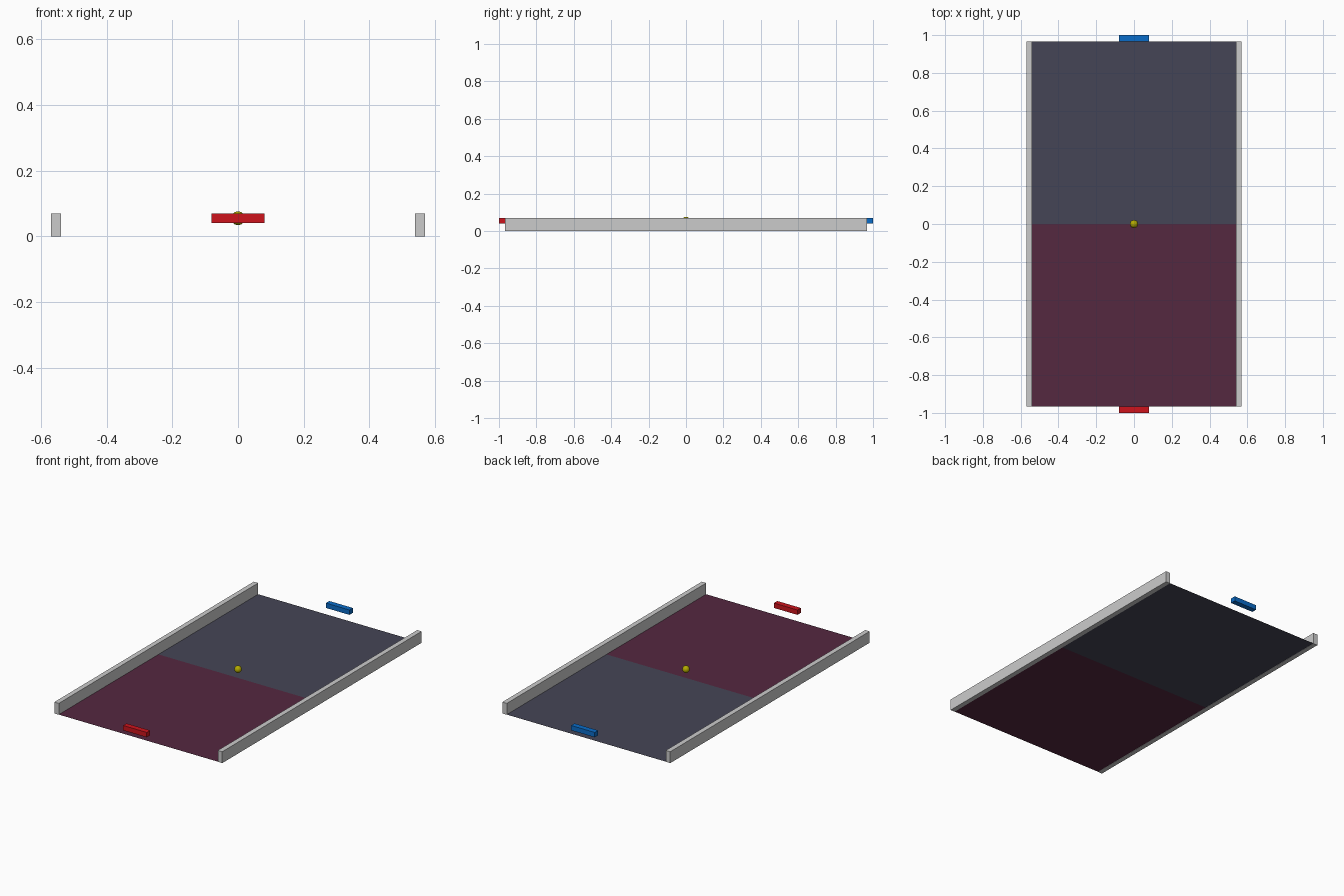
import bpy

if "Cube" in bpy.data.objects:
    bpy.data.objects.remove(bpy.data.objects["Cube"])


def material(name, rgb):
    m = bpy.data.materials.new(name)
    m.diffuse_color = (*rgb, 1)
    m.use_nodes = True
    m.node_tree.nodes["Principled BSDF"].inputs["Base Color"].default_value = m.diffuse_color
    return m


def finish(name, mat):
    o = bpy.context.object
    o.name = name
    if mat:
        o.data.materials.append(mat)
    return o


def box(name, centre, size, mat=None):
    bpy.ops.mesh.primitive_cube_add(size=1, location=centre)
    o = finish(name, mat)
    o.scale = size
    return o


HALF_W, HALF_L = 0.54, 0.967   # playing field half size
WALL_T, WALL_H = 0.03, 0.07

ends = [
    ("red", -1, material("red_paddle", (0.61, 0.007, 0.012)), material("red_floor", (0.089, 0.021, 0.051))),
    ("blue", 1, material("blue_paddle", (0.003, 0.15, 0.58)), material("blue_floor", (0.06, 0.06, 0.093))),
]

for colour, s, paddle_mat, floor_mat in ends:
    # floor half: a flat sheet
    bpy.ops.mesh.primitive_plane_add(size=1, location=(0, s * HALF_L / 2, 0.001))
    finish(colour + "_floor", floor_mat).scale = (2 * HALF_W, HALF_L, 1)
    # paddle floating at the open end
    box(colour + "_paddle", (0, s * (HALF_L + 1) / 2, 0.055),
        (0.16, 1 - HALF_L, 0.03), paddle_mat)

# side walls
for side, s in (("left", -1), ("right", 1)):
    box(side + "_wall", (s * (HALF_W + WALL_T / 2), 0, WALL_H / 2),
        (WALL_T, 2 * HALF_L, WALL_H))

# ball in the middle
bpy.ops.mesh.primitive_uv_sphere_add(segments=32, ring_count=16, radius=0.021, location=(0, 0, 0.055))
finish("ball", material("yellow_ball", (0.45, 0.4, 0.0)))
bpy.ops.object.shade_smooth()
